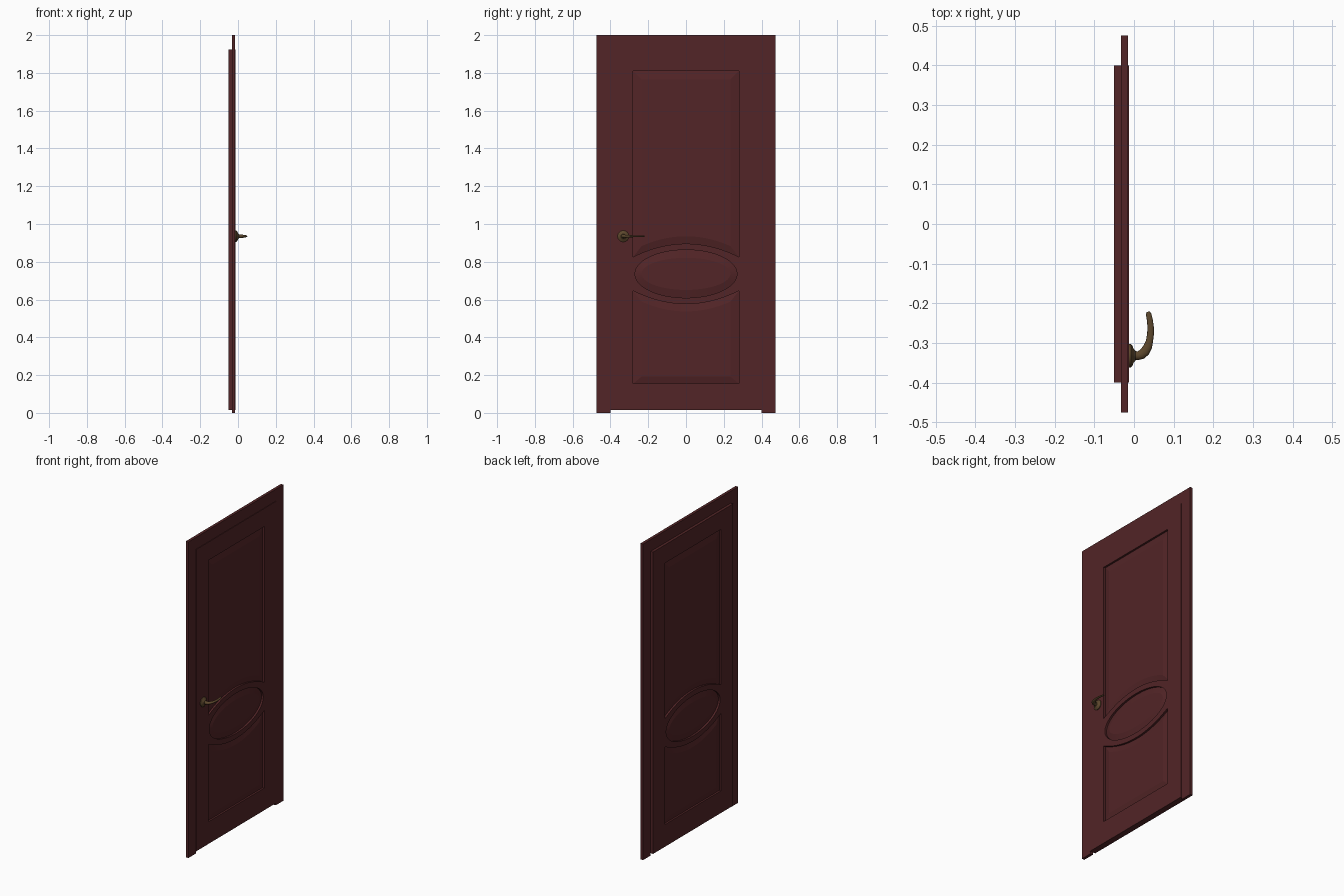
import bpy, bmesh, math
from mathutils import Vector

if "Cube" in bpy.data.objects:
    bpy.data.objects.remove(bpy.data.objects["Cube"])


def material(name, rgb):
    m = bpy.data.materials.new(name)
    m.diffuse_color = (*rgb, 1)
    m.use_nodes = True
    m.node_tree.nodes["Principled BSDF"].inputs["Base Color"].default_value = m.diffuse_color
    return m


WOOD = material("dark red wood", (0.085, 0.018, 0.020))
BRASS = material("aged brass", (0.105, 0.062, 0.025))


def loft(name, loops, mat, cap=True, angle=15):
    """Skin a series of equal-length point loops; cap the ends or join them into a ring."""
    bm = bmesh.new()
    rings = [[bm.verts.new(p) for p in loop] for loop in loops]
    n = len(rings[0])
    pairs = list(zip(rings, rings[1:]))
    if cap:
        bm.faces.new(rings[0])
        bm.faces.new(rings[-1])
    else:
        pairs.append((rings[-1], rings[0]))
    for a, b in pairs:
        for i in range(n):
            j = (i + 1) % n
            bm.faces.new((a[i], a[j], b[j], b[i]))
    bmesh.ops.recalc_face_normals(bm, faces=bm.faces)
    me = bpy.data.meshes.new(name)
    bm.to_mesh(me)
    bm.free()
    me.materials.append(mat)
    ob = bpy.data.objects.new(name, me)
    bpy.context.collection.objects.link(ob)
    bpy.context.view_layer.objects.active = ob
    ob.select_set(True)
    bpy.ops.object.shade_smooth_by_angle(angle=math.radians(angle))
    ob.select_set(False)
    return ob


def at(x, outline):
    return [(x, y, z) for y, z in outline]


def board(name, y0, y1, z0, z1, x0, x1):
    o = [(y0, z0), (y1, z0), (y1, z1), (y0, z1)]
    return loft(name, [at(x0, o), at(x1, o)], WOOD)


BACK, FRONT = -0.05, -0.012      # faces of the door leaf
MID = 0.736                      # height of the oval's centre
N = 32

# Surrounding frame
for side, s in (("left", -1), ("right", 1)):
    board(side + "_frame_jamb", *sorted((s * 0.40, s * 0.475)), 0, 2, -0.033, -0.015)
board("frame_head", -0.40, 0.40, 1.925, 2.0, -0.033, -0.015)

# Leaf stiles and rails
for side, s in (("left", -1), ("right", 1)):
    board(side + "_stile", *sorted((s * 0.28, s * 0.40)), 0.015, 1.925, BACK, FRONT)
board("top_rail", -0.28, 0.28, 1.81, 1.925, BACK, FRONT)
board("bottom_rail", -0.28, 0.28, 0.015, 0.155, BACK, FRONT)


def arc(half, end, rise, s):
    """Shallow arch across the door, above (s=1) or below (s=-1) the oval's centre."""
    ys = [half * math.cos(math.pi * i / (N - 1)) for i in range(N)]
    return [(y, MID + s * (end + rise * (1 - (y / half) ** 2))) for y in ys]


def oval(ry, rz):
    return [(ry * math.cos(a), MID + rz * math.sin(a))
            for a in (math.pi * (i + 0.5) / N for i in range(2 * N))]


# Middle rail: arched top and bottom, pierced by an oval
outer = arc(0.28, 0.09, 0.07, 1) + arc(0.28, 0.09, 0.07, -1)[::-1]
hole = oval(0.27, 0.127)
loft("oval_middle_rail", [at(BACK, outer), at(FRONT, outer), at(FRONT, hole), at(BACK, hole)],
     WOOD, cap=False)


# Raised panels, bevelled on both faces
def panel(name, edge, field):
    deep, shallow = 0.012, 0.003
    loft(name, [at(BACK + shallow, field), at(BACK + deep, edge),
                at(FRONT - deep, edge), at(FRONT - shallow, field)], WOOD, angle=8)


def arched(half, end, rise, far, s):
    return arc(half, end, rise, s) + [(-half, far), (half, far)]


panel("upper_panel", arched(0.28, 0.09, 0.07, 1.81, 1), arched(0.235, 0.147, 0.052, 1.765, 1))
panel("lower_panel", arched(0.28, 0.09, 0.07, 0.155, -1), arched(0.235, 0.147, 0.052, 0.192, -1))
panel("oval_panel", hole, oval(0.235, 0.085))

# Handle: round rosette
HY, HZ = -0.332, 0.935


def circle(r, n=32):
    return [(HY + r * math.cos(2 * math.pi * i / n), HZ + r * math.sin(2 * math.pi * i / n))
            for i in range(n)]


loft("handle_rosette", [at(x, circle(r)) for x, r in
     ((FRONT, 0.030), (-0.008, 0.030), (-0.004, 0.025), (-0.001, 0.018), (0.004, 0.013))],
     BRASS, angle=35)

# Handle: curved, tapering lever (x, y, half width, half height)
path = [(0.000, -0.331, 0.011, 0.011), (0.010, -0.332, 0.011, 0.010), (0.019, -0.329, 0.012, 0.009),
        (0.028, -0.321, 0.012, 0.008), (0.035, -0.309, 0.011, 0.007), (0.039, -0.295, 0.009, 0.006),
        (0.0415, -0.278, 0.0085, 0.005), (0.042, -0.260, 0.008, 0.005),
        (0.040, -0.242, 0.0075, 0.0045), (0.037, -0.228, 0.007, 0.004), (0.0355, -0.221, 0.004, 0.003)]
rings = []
for i, (x, y, w, h) in enumerate(path):
    a, b = path[max(i - 1, 0)], path[min(i + 1, len(path) - 1)]
    t = Vector((b[0] - a[0], b[1] - a[1])).normalized()
    rings.append([(x + t.y * w * math.cos(k), y - t.x * w * math.cos(k), HZ + h * math.sin(k))
                  for k in (2 * math.pi * j / 16 for j in range(16))])
loft("handle_lever", rings, BRASS, angle=40)
